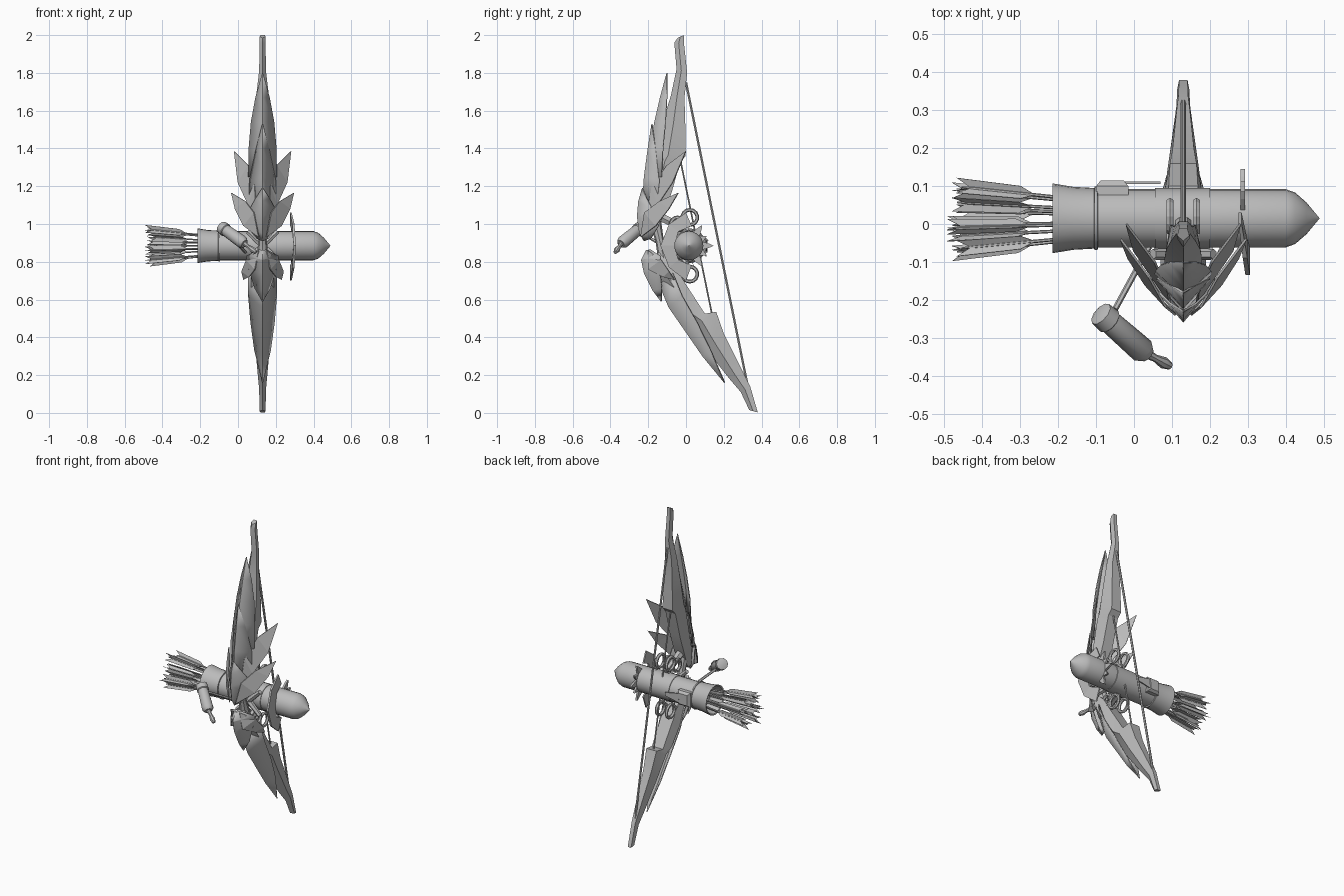
import bpy, bmesh, math
from mathutils import Vector

if "Cube" in bpy.data.objects:
    bpy.data.objects.remove(bpy.data.objects["Cube"])

CX = 0.13               # bow centre plane
QY, QZ = 0.015, 0.885   # quiver axis

grey = bpy.data.materials.new("plain_grey")
grey.diffuse_color = (0.5, 0.5, 0.5, 1)
grey.use_nodes = True
grey.node_tree.nodes["Principled BSDF"].inputs["Base Color"].default_value = grey.diffuse_color


def make(name, verts, faces, smooth=None, thick=0):
    me = bpy.data.meshes.new(name)
    me.from_pydata([tuple(v) for v in verts], [], faces)
    bm = bmesh.new()
    bm.from_mesh(me)
    bmesh.ops.recalc_face_normals(bm, faces=bm.faces)
    bm.to_mesh(me)
    bm.free()
    me.materials.append(grey)
    ob = bpy.data.objects.new(name, me)
    bpy.context.collection.objects.link(ob)
    if thick:
        mod = ob.modifiers.new("thickness", 'SOLIDIFY')
        mod.thickness, mod.offset = thick, 0
    if smooth:
        bpy.context.view_layer.objects.active = ob
        bpy.ops.object.select_all(action='DESELECT')
        ob.select_set(True)
        bpy.ops.object.shade_smooth_by_angle(angle=math.radians(smooth))
    return ob


def skin(name, rings, smooth=None, caps=True):
    """Join equal rings of points into one closed skin."""
    n = len(rings[0])
    verts = [p for r in rings for p in r]
    faces = [(i * n + j, i * n + (j + 1) % n, (i + 1) * n + (j + 1) % n, (i + 1) * n + j)
             for i in range(len(rings) - 1) for j in range(n)]
    if caps:
        faces += [tuple(range(n)), tuple(range(len(verts) - n, len(verts)))]
    return make(name, verts, faces, smooth)


def rod(name, a, b, profile, n=8, smooth=40):
    """Round body from a to b; profile is (fraction along, radius)."""
    a, b = Vector(a), Vector(b)
    q = (b - a).to_track_quat('Z', 'Y')
    rings = [[a.lerp(b, t) + q @ Vector((r * math.cos(2 * math.pi * k / n),
                                         r * math.sin(2 * math.pi * k / n), 0))
              for k in range(n)] for t, r in profile]
    return skin(name, rings, smooth)


def limb(name, stations):
    """Ridged bow limb; station = front y,z, back y,z, half width."""
    rings = []
    for fy, fz, by, bz, w in stations:
        f, b = Vector((CX, fy, fz)), Vector((CX, by, bz))
        m = f.lerp(b, 0.45)
        x = Vector((w, 0, 0))
        rings.append([f, m + x, b + x * 0.7, b - x * 0.7, m - x])
    return skin(name, rings, 25)


def leaf(name, back, stations):
    """V-folded armour plate; station = ridge y,z, half width."""
    wmax = max(s[2] for s in stations)
    verts, faces = [], []
    for y, z, w in stations:
        k = w / wmax
        for s in (-1, 0, 1):
            verts.append((CX + s * w, y + abs(s) * k * back[0], z + abs(s) * k * back[1]))
    for i in range(len(stations) - 1):
        for j in (0, 1):
            a = i * 3 + j
            faces.append((a, a + 1, a + 4, a + 3))
    return make(name, verts, faces, 25, 0.006)


def side_feathers(name, pts):
    """Mirrored pair of swept blades; first point is root, fourth the tip."""
    for s, side in ((-1, "left"), (1, "right")):
        make(f"{name}_{side}", [(CX + s * x, y, z) for x, y, z in pts],
             [(0, 1, 5), (1, 2, 4, 5), (2, 3, 4)], None, 0.006)


# Bow limbs
limb("upper_limb", [(-.045, 1.985, -.012, 2.0, .016), (-.062, 1.96, -.01, 1.95, .016),
                    (-.05, 1.82, .006, 1.8, .018), (-.08, 1.68, -.008, 1.67, .034),
                    (-.12, 1.55, -.003, 1.5, .045), (-.17, 1.37, -.002, 1.36, .05),
                    (-.18, 1.33, -.03, 1.33, .05), (-.2, 1.2, -.075, 1.17, .05),
                    (-.22, 1.05, -.12, 1.04, .05), (-.22, .95, -.18, .93, .025)])
limb("lower_limb", [(.335, .015, .38, .002, .016), (.29, .11, .34, .14, .018),
                    (.23, .18, .3, .22, .025), (.12, .32, .2, .42, .04),
                    (.02, .45, .16, .535, .05), (-.02, .52, .1, .525, .055),
                    (-.08, .6, .0, .68, .06), (-.16, .72, -.07, .79, .06),
                    (-.2, .83, -.14, .85, .03)])

# Layered armour plates on the limbs
leaf("upper_plate_outer", (.07, .0), [(-.1, 1.8, .0), (-.135, 1.67, .036), (-.165, 1.54, .06),
                                      (-.19, 1.4, .072), (-.2, 1.25, .074)])
leaf("upper_plate_middle", (.08, -.02), [(-.18, 1.53, .0), (-.2, 1.4, .035), (-.22, 1.25, .068),
                                         (-.23, 1.1, .07)])
leaf("upper_plate_inner", (.1, .04), [(-.23, 1.19, .0), (-.25, 1.12, .035), (-.257, 1.04, .07),
                                      (-.245, .95, .085), (-.22, .91, .03)])
leaf("lower_plate_outer", (.07, .06), [(.205, .16, .0), (.09, .3, .042), (.0, .43, .062),
                                       (-.09, .56, .074), (-.14, .68, .075)])
leaf("lower_plate_inner", (.1, .02), [(-.13, .59, .0), (-.175, .65, .04), (-.22, .74, .07),
                                      (-.235, .81, .085), (-.21, .86, .02)])
side_feathers("upper_feather", [(.035, -.21, 1.05), (.075, -.15, 1.1), (.13, -.07, 1.22),
                                (.15, .0, 1.385), (.075, -.1, 1.31), (.04, -.18, 1.2)])
side_feathers("middle_feather", [(.02, -.24, .93), (.1, -.16, .99), (.145, -.09, 1.08),
                                 (.165, -.04, 1.165), (.09, -.14, 1.12), (.045, -.22, 1.06)])
side_feathers("lower_feather", [(.02, -.2, .86), (.085, -.13, .81), (.11, -.09, .75),
                                (.1, -.06, .705), (.07, -.12, .72), (.04, -.2, .76)])

# Strings
rod("bow_string", (CX, .0, 1.75), (CX, .325, .15), [(0, .007), (1, .007)], 6)
rod("inner_cord", (CX, -.03, 1.34), (CX, .14, .51), [(0, .005), (1, .005)], 6)

# Grip, crossed straps and curled brackets between limbs and quiver
rod("grip", (CX, -.17, 1.04), (CX, -.11, .79), [(0, .035), (.5, .022), (1, .035)], 8)
for s in (-1, 1):
    rod("cross_strap", (CX - s * .08, -.08, .96), (CX + s * .08, -.08, .81),
        [(0, .014), (.5, .018), (1, .014)], 6)
    for x in (CX - .035, CX + .035):
        for y, dz, r in ((.02, .15, .04), (-.045, .115, .035)):
            bpy.ops.mesh.primitive_torus_add(major_segments=14, minor_segments=6, major_radius=r,
                                             minor_radius=.01, rotation=(0, math.pi / 2, 0),
                                             location=(x, y, QZ + s * dz))
            ob = bpy.context.object
            ob.name = "curled_bracket"
            ob.data.materials.append(grey)
    rod("bracket_arm", (CX, -.13, QZ + s * .15), (CX, .01, QZ + s * .08), [(0, .025), (1, .02)], 6)

# Quiver: hollow flared mouth, raised bands, pointed end
profile = [(-.14, .0), (-.14, .06), (-.212, .084), (-.215, .092), (-.16, .083), (-.105, .08),
           (-.104, .084), (-.096, .084), (-.095, .077), (.055, .077), (.056, .08), (.2, .08),
           (.201, .077), (.4, .077), (.425, .068), (.455, .042), (.49, .0)]
rod("quiver", (0, QY, QZ), (1, QY, QZ), profile, 24, 35)

# Pouch plate on the back of the quiver
skin("back_pouch", [[(-.1 + i, y, QZ - .045 + i), (-.02 - i, y, QZ - .045 + i),
                     (-.015 - i, y, QZ + .045 - i), (-.1 + i, y, QZ + .045 - i)]
                    for y, i in ((.06, 0), (.1, 0), (.115, .012))])
make("back_flap", [(-.03, .109, QZ - .03), (.07, .109, QZ - .01), (.07, .109, QZ + .01),
                   (-.03, .109, QZ + .03)], [(0, 1, 2, 3)], None, .006)

# Curved clasp blade around the quiver front, and spikes behind
outer = [(.0, 1.06), (-.09, 1.0), (-.135, QZ), (-.09, .77), (.0, .7)]
inner = [(.03, .99), (-.04, .96), (-.062, QZ), (-.04, .81), (.03, .78)]
xs = (.28, .293, .3, .293, .28)
skin("clasp_blade", [[(x + d, *o), (x + d, *i), (x - d, *i), (x - d, *o)]
                     for x, o, i, d in zip(xs, outer, inner, (.004, .006, .006, .006, .004))])
for k in range(-2, 3):
    a = k * .5
    c, s = math.cos(a), math.sin(a)
    tip = .13 if k % 2 == 0 else .11
    make("clasp_spike", [(.287, QY + r * c - t * s, QZ + r * s + t * c)
                         for r, t in ((.06, -.025), (tip - .02, -.01), (tip, .0),
                                      (tip - .02, .01), (.06, .025))],
         [(0, 1, 2, 3, 4)], None, .012)

# Arrows with three vanes each
spots = [(.03, k * 2 * math.pi / 3) for k in range(3)] + \
        [(.088, k * 2 * math.pi / 8 + .25) for k in range(8)]
for i, (r, a) in enumerate(spots):
    d = Vector((0, math.cos(a), math.sin(a)))
    c = Vector((0, QY - .003, QZ))
    start = c + d * r * .6 + Vector((-.13, 0, 0))
    end = c + d * r + Vector((-.455 - .012 * (i % 3), 0, 0))
    rod("arrow_shaft", start, end, [(0, .0045), (.9, .0045), (1, .002)], 6)
    verts, faces = [], []
    for k in range(3):
        b = a + k * 2 * math.pi / 3
        out = Vector((0, math.cos(b), math.sin(b)))
        n = len(verts)
        verts += [start.lerp(end, t) + out * h
                  for t, h in ((.4, 0), (.52, .02), (1.04, .024), (.92, 0))]
        faces.append((n, n + 1, n + 2, n + 3))
    make("arrow_vanes", verts, faces, None, .002)

# Hanging flask with nozzle and strap
rod("flask", (-.09, -.235, .985), (.035, -.345, .895),
    [(0, .024), (.02, .034), (.2, .036), (.22, .031), (.9, .034), (1, .022)], 10)
rod("flask_nozzle", (.03, -.34, .9), (.095, -.375, .85),
    [(0, .014), (.4, .01), (.75, .016), (1, .01)], 8)
rod("flask_strap", (-.05, -.225, .945), (.04, -.06, .85), [(0, .008), (1, .008)], 6)
